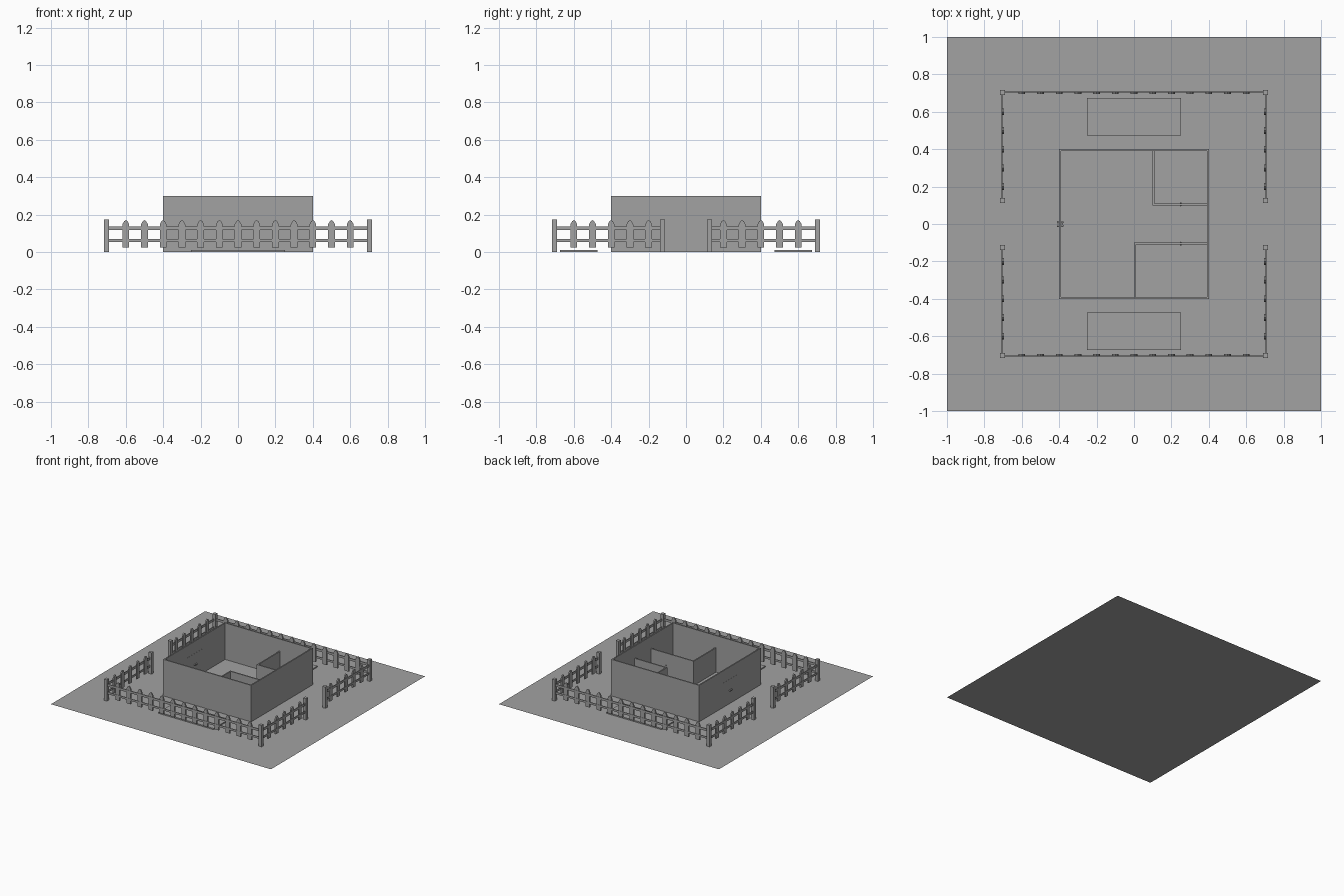
import bpy, bmesh
from mathutils import Vector

if "Cube" in bpy.data.objects:
    bpy.data.objects.remove(bpy.data.objects["Cube"])

grey = bpy.data.materials.new("mid_grey")
grey.diffuse_color = (0.36, 0.36, 0.36, 1)
grey.use_nodes = True
grey.node_tree.nodes["Principled BSDF"].inputs["Base Color"].default_value = grey.diffuse_color


def finish(name, bm):
    bmesh.ops.recalc_face_normals(bm, faces=bm.faces)
    me = bpy.data.meshes.new(name)
    bm.to_mesh(me)
    bm.free()
    me.materials.append(grey)
    ob = bpy.data.objects.new(name, me)
    bpy.context.collection.objects.link(ob)
    return ob


def add_box(bm, x0, x1, y0, y1, z0, z1):
    vs = bmesh.ops.create_cube(bm, size=1)["verts"]
    for v in vs:
        v.co = Vector((x0 + (v.co.x + .5) * (x1 - x0),
                       y0 + (v.co.y + .5) * (y1 - y0),
                       z0 + (v.co.z + .5) * (z1 - z0)))


def boxes(name, items):
    bm = bmesh.new()
    for b in items:
        add_box(bm, *b)
    return finish(name, bm)


# Ground sheet
bm = bmesh.new()
bmesh.ops.create_grid(bm, x_segments=1, y_segments=1, size=1)
finish("ground", bm)

# Outer house walls, open at the top
H, T = 0.4, 0.01
boxes("outer_walls", [
    (-H, H, -H, -H + T, 0, .3), (-H, H, H - T, H, 0, .3),
    (-H, -H + T, -H + T, H - T, 0, .3), (H - T, H, -H + T, H - T, 0, .3)])

# Lower room partitions
boxes("back_room_walls", [(.1, .1 + T, .1, H - T, 0, .2),
                          (.1 + T, H - T, .1, .1 + T, 0, .2)])
boxes("front_room_walls", [(0, T, -H + T, -.1, 0, .2),
                           (T, H - T, -.1 - T, -.1, 0, .2)])

# Double entrance door: thin leaves showing on both sides of the wall
boxes("entrance_door", [(-H - .001, -H + T + .001, s - .0495, s + .0495, 0, .2)
                        for s in (-.05, .05)])


# Door knobs
def knobs(name, points, r):
    bm = bmesh.new()
    for p in points:
        vs = bmesh.ops.create_uvsphere(bm, u_segments=12, v_segments=8, radius=r)["verts"]
        bmesh.ops.translate(bm, verts=vs, vec=p)
    ob = finish(name, bm)
    ob.data.shade_smooth()


knobs("entrance_knobs", [(x, y, .11) for x in (-.406, -.384) for y in (-.01, .01)], .007)
knobs("room_knobs", [(.25, y, .1) for y in (.098, .112, -.098, -.112)], .004)

# Garden beds
for name, y in (("front_bed", -.573), ("back_bed", .573)):
    boxes(name, [(-.25, .25, y - .1, y + .1, 0, .01)])

# Fence posts at the corners and beside the two side openings
F, P = 0.703, 0.0135
boxes("fence_posts", [(x - P, x + P, y - P, y + P, 0, .175)
                      for x in (-F, F) for y in (-F, -.125, .125, F)])

# Fence rails
rails = []
for z0, z1 in ((.055, .071), (.117, .136)):
    for s in (-1, 1):
        a, b = sorted((s * .702, s * .708))
        rails.append((-F, F, a, b, z0, z1))
        for y0, y1 in ((-F, -.125), (.125, F)):
            rails.append((a, b, y0, y1, z0, z1))
boxes("fence_rails", rails)

# Pointed pickets
PROFILE = [(-.018, .025), (.018, .025), (.018, .148), (.009, .165),
           (0, .171), (-.009, .165), (-.018, .148)]


def add_picket(bm, along, across, side):
    rings = []
    for d in (-.005, .005):
        ring = []
        for u, z in PROFILE:
            p = (along + u, across + d, z)
            ring.append(bm.verts.new((p[1], p[0], z) if side else p))
        rings.append(ring)
        bm.faces.new(ring)
    n = len(PROFILE)
    for i in range(n):
        j = (i + 1) % n
        bm.faces.new((rings[0][i], rings[0][j], rings[1][j], rings[1][i]))


bm = bmesh.new()
for s in (-1, 1):
    for i in range(-6, 7):
        add_picket(bm, i * .1, s * .701, False)
        if abs(i) >= 2:
            add_picket(bm, i * .1, s * .701, True)
finish("fence_pickets", bm)
